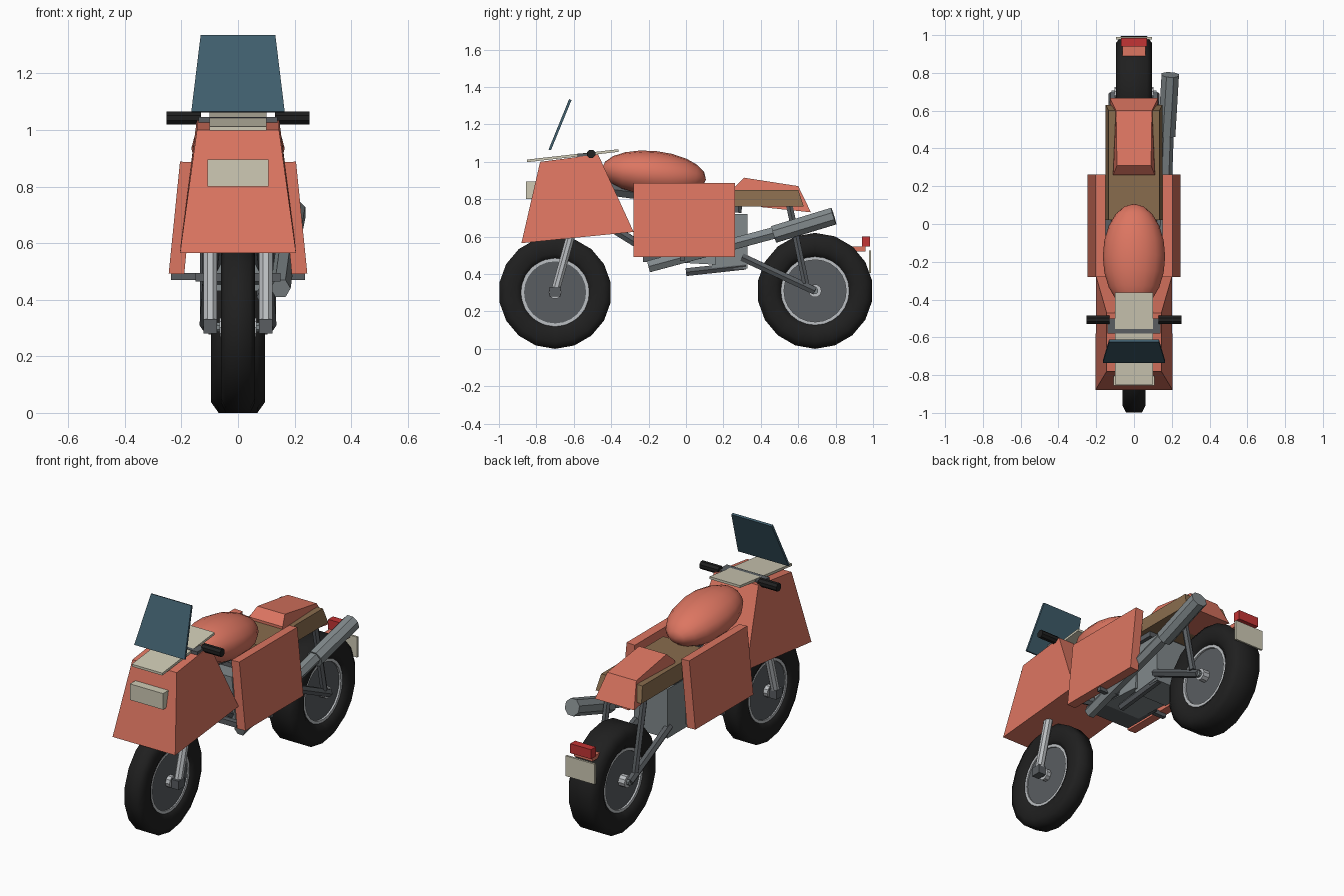
import bpy, bmesh
from math import pi, radians, sin, cos
from mathutils import Vector, Matrix

cube = bpy.data.objects.get("Cube")
if cube:
    bpy.data.objects.remove(cube, do_unlink=True)


def material(name, r, g, b):
    m = bpy.data.materials.new(name)
    m.diffuse_color = (r, g, b, 1)
    m.use_nodes = True
    bsdf = next(n for n in m.node_tree.nodes if n.type == 'BSDF_PRINCIPLED')
    bsdf.inputs["Base Color"].default_value = (r, g, b, 1)
    return m


ORANGE = material("orange paint", 0.72, 0.18, 0.12)
CREAM = material("cream", 0.62, 0.59, 0.46)
TEAL = material("dark teal glass", 0.05, 0.11, 0.15)
BROWN = material("brown leather", 0.25, 0.15, 0.075)
GREY = material("grey metal", 0.22, 0.25, 0.26)
CHROME = material("light metal", 0.5, 0.52, 0.54)
DARK = material("dark metal", 0.10, 0.11, 0.12)
BLACK = material("black rubber", 0.014, 0.014, 0.014)
RED = material("red lamp", 0.55, 0.035, 0.035)


def finish(name, bm, mat, smooth=False):
    bmesh.ops.recalc_face_normals(bm, faces=bm.faces)
    for f in bm.faces:
        f.smooth = smooth
    me = bpy.data.meshes.new(name)
    bm.to_mesh(me)
    bm.free()
    me.materials.append(mat)
    ob = bpy.data.objects.new(name, me)
    bpy.context.collection.objects.link(ob)
    return ob


def loft(name, mat, loop_a, loop_b):
    """Solid between two matching outlines."""
    bm = bmesh.new()
    a = [bm.verts.new(p) for p in loop_a]
    b = [bm.verts.new(p) for p in loop_b]
    bm.faces.new(a)
    bm.faces.new(b)
    for i in range(len(a)):
        j = (i + 1) % len(a)
        bm.faces.new((a[i], a[j], b[j], b[i]))
    return finish(name, bm, mat)


def body(name, mat, profile):
    """Symmetric solid from a side profile of (y, z, half width)."""
    return loft(name, mat, [(w, y, z) for y, z, w in profile],
                [(-w, y, z) for y, z, w in profile])


def box(name, mat, x, y, z):
    """Box from (low, high) ranges."""
    return loft(name, mat,
                [(x[0], y[i], z[j]) for i, j in ((0, 0), (1, 0), (1, 1), (0, 1))],
                [(x[1], y[i], z[j]) for i, j in ((0, 0), (1, 0), (1, 1), (0, 1))])


def tube(name, mat, p, q, r, sides=8, r2=None, smooth=False):
    p, q = Vector(p), Vector(q)
    d = q - p
    bm = bmesh.new()
    turn = d.to_track_quat('Z', 'Y').to_matrix().to_4x4()
    bmesh.ops.create_cone(bm, cap_ends=True, segments=sides, radius1=r,
                          radius2=r2 or r, depth=d.length,
                          matrix=Matrix.Translation((p + q) / 2) @ turn
                          @ Matrix.Rotation(pi / sides, 4, 'Z'))
    return finish(name, bm, mat, smooth)


def lathe(name, mat, profile, y, z, sides, smooth):
    """Closed (x, radius) profile turned about the axle."""
    bm = bmesh.new()
    rings = []
    for k in range(sides):
        a = 2 * pi * k / sides
        rings.append([bm.verts.new((x, y + r * sin(a), z - r * cos(a)))
                      for x, r in profile])
    for k in range(sides):
        a, b = rings[k], rings[(k + 1) % sides]
        for i in range(len(a)):
            j = (i + 1) % len(a)
            bm.faces.new((a[i], a[j], b[j], b[i]))
    return finish(name, bm, mat, smooth)


# Wheels: tyre, rim, disc and hub
def wheel(prefix, y, radius, w):
    z = radius
    inner = 0.175
    half = [(w * 0.7, inner), (w, radius * 0.69), (w, radius * 0.88), (w * 0.72, radius)]
    lathe(prefix + "_tyre", BLACK, half + [(-x, r) for x, r in reversed(half)], y, z, 18, True)
    rim = w * 0.78
    lathe(prefix + "_rim", CHROME, [(rim, 0.166), (rim, 0.183), (-rim, 0.183), (-rim, 0.166)],
          y, z, 24, False)
    tube(prefix + "_disc", DARK, (-rim * 0.85, y, z), (rim * 0.85, y, z), 0.17, 24)
    tube(prefix + "_hub", CHROME, (-w * 1.1, y, z), (w * 1.1, y, z), 0.035, 10)


FRONT_Y, REAR_Y = -0.70, 0.69
wheel("front", FRONT_Y, 0.302, 0.06)
wheel("rear", REAR_Y, 0.31, 0.095)
tube("front_axle", GREY, (-0.1, FRONT_Y, 0.302), (0.1, FRONT_Y, 0.302), 0.018)
tube("rear_axle", GREY, (-0.12, REAR_Y, 0.31), (0.12, REAR_Y, 0.31), 0.018)

# Bodywork
body("front_fairing", ORANGE, [(-0.88, 0.565, 0.205), (-0.78, 1.0, 0.145),
                               (-0.47, 1.04, 0.145), (-0.28, 0.625, 0.2)])
body("seat", BROWN, [(0.02, 0.76, 0.15), (0.02, 0.85, 0.135), (0.6, 0.85, 0.135),
                     (0.63, 0.76, 0.15)])
body("tail_cowl", ORANGE, [(0.26, 0.80, 0.11), (0.26, 0.865, 0.11), (0.31, 0.915, 0.09),
                           (0.60, 0.87, 0.095), (0.668, 0.73, 0.128), (0.41, 0.757, 0.11)])
body("windscreen", TEAL, [(-0.735, 1.065, 0.165), (-0.722, 1.062, 0.165),
                          (-0.612, 1.33, 0.132), (-0.625, 1.335, 0.132)])
body("dash_plate", CREAM, [(-0.85, 0.998, 0.1), (-0.85, 1.012, 0.1),
                           (-0.362, 1.067, 0.1), (-0.362, 1.053, 0.1)])
box("headlight", CREAM, (-0.108, 0.108), (-0.855, -0.79), (0.80, 0.895))

# Fuel tank
bm = bmesh.new()
bmesh.ops.create_uvsphere(bm, u_segments=16, v_segments=10, radius=1,
                          matrix=Matrix.Translation((0, -0.172, 0.935))
                          @ Matrix.Rotation(radians(-6), 4, 'X')
                          @ Matrix.Diagonal((0.165, 0.28, 0.123, 1))
                          @ Matrix.Rotation(pi / 2, 4, 'X'))
finish("fuel_tank", bm, ORANGE, True)

# Tail lamp and plate
box("tail_bracket", ORANGE, (-0.06, 0.06), (0.89, 0.96), (0.52, 0.546))
box("tail_lamp", RED, (-0.068, 0.068), (0.94, 0.985), (0.546, 0.602))
box("rear_plate", CREAM, (-0.095, 0.095), (0.978, 0.99), (0.405, 0.525))

# Engine, frame spine and stand
body("engine", GREY, [(-0.2, 0.47, 0.125), (-0.2, 0.74, 0.1), (0.16, 0.74, 0.1),
                      (0.16, 0.45, 0.125)])
box("gearbox", GREY, (-0.11, 0.11), (0.14, 0.33), (0.43, 0.72))
box("skid_plate", DARK, (-0.15, 0.15), (-0.23, 0.02), (0.465, 0.495))
tube("frame_spine", DARK, (0, -0.45, 0.86), (0, 0.3, 0.76), 0.04, 6)
box("seat_rail", DARK, (-0.12, 0.12), (-0.1, 0.28), (0.73, 0.765))
tube("side_stand", DARK, (0.09, 0, 0.41), (0.09, 0.32, 0.445), 0.024, 6)

# Exhaust
tube("exhaust_pipe", GREY, (0.15, -0.2, 0.44), (0.175, 0.49, 0.625), 0.036, 6)
tube("exhaust_muffler", GREY, (0.173, 0.47, 0.612), (0.192, 0.79, 0.71), 0.05, 8)

# Handlebar
box("handlebar_clamp", DARK, (-0.14, 0.14), (-0.58, -0.5), (1.012, 1.045))

# Paired parts
for side, s in (("left", 1), ("right", -1)):
    section = ((0.19, 0.49), (0.245, 0.492), (0.205, 0.888), (0.152, 0.885))
    loft(side + "_side_panel", ORANGE, [(s * x, -0.28, z) for x, z in section],
         [(s * x, 0.262, z) for x, z in section])
    tube(side + "_grip", BLACK, (s * 0.13, -0.507, 1.042), (s * 0.252, -0.507, 1.042), 0.024)
    tube(side + "_fork", CHROME, (s * 0.098, FRONT_Y, 0.305), (s * 0.098, -0.52, 0.95), 0.025)
    fork_foot = sorted((s * 0.075, s * 0.122))
    box(side + "_fork_foot", DARK, fork_foot, (-0.73, -0.67), (0.28, 0.332))
    tube(side + "_swingarm", DARK, (s * 0.112, REAR_Y, 0.31), (s * 0.1, 0.3, 0.49), 0.024, 6)
    tube(side + "_shock", DARK, (s * 0.115, 0.64, 0.35), (s * 0.115, 0.55, 0.78), 0.02, 6)
    tube(side + "_down_tube", DARK, (s * 0.07, -0.45, 0.68), (s * 0.09, -0.16, 0.5), 0.026, 6)
    tube(side + "_foot_peg", DARK, (s * 0.1, -0.02, 0.482), (s * 0.236, -0.02, 0.482), 0.018, 4)
